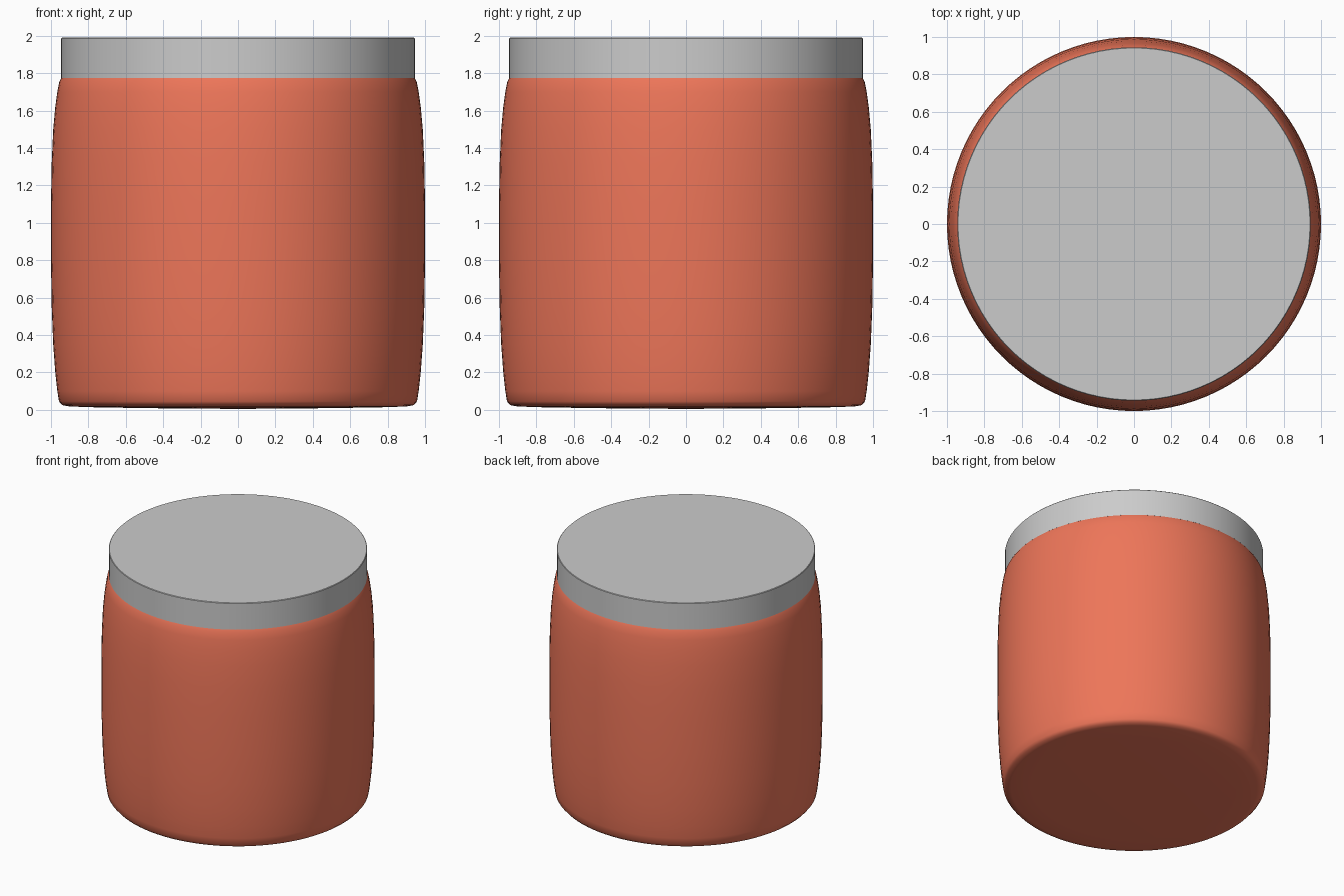
import bpy, bmesh
from math import radians, tau
from mathutils import Matrix, Vector

if "Cube" in bpy.data.objects:
    bpy.data.objects.remove(bpy.data.objects["Cube"])

SIDES = 96


def lathe(name, profile, angle):
    """Spin an (r, z) profile around the z axis into a smooth object."""
    bm = bmesh.new()
    verts = [bm.verts.new((r, 0, z)) for r, z in profile]
    edges = [bm.edges.new(pair) for pair in zip(verts, verts[1:])]
    bmesh.ops.spin(bm, geom=verts + edges, cent=(0, 0, 0), axis=(0, 0, 1),
                   angle=tau, steps=SIDES)
    bmesh.ops.remove_doubles(bm, verts=bm.verts, dist=0.0005)
    bmesh.ops.recalc_face_normals(bm, faces=bm.faces)
    mesh = bpy.data.meshes.new(name)
    bm.to_mesh(mesh)
    bm.free()
    obj = bpy.data.objects.new(name, mesh)
    bpy.context.collection.objects.link(obj)
    bpy.ops.object.select_all(action='DESELECT')
    obj.select_set(True)
    bpy.context.view_layer.objects.active = obj
    bpy.ops.object.shade_smooth_by_angle(angle=radians(angle))
    return obj


# Bulging jar body with a slightly domed underside
body = lathe("jar_body", [
    (0, 0.005), (0.4, 0.008), (0.75, 0.013), (0.90, 0.018), (0.94, 0.025),
    (0.957, 0.045), (0.966, 0.10), (0.977, 0.20), (0.988, 0.35),
    (0.996, 0.55), (1.0, 0.80), (1.0, 1.10), (0.996, 1.32), (0.988, 1.50),
    (0.977, 1.62), (0.966, 1.70), (0.955, 1.755), (0.942, 1.78),
    (0, 1.78)], 40)
paint = bpy.data.materials.new("red_clay")
paint.diffuse_color = (0.85, 0.18, 0.10, 1)
paint.use_nodes = True
paint.node_tree.nodes["Principled BSDF"].inputs["Base Color"].default_value = paint.diffuse_color
body.data.materials.append(paint)

# Flat grey lid with a tiny edge bevel
lathe("lid", [(0, 1.775), (0.945, 1.775), (0.945, 1.986), (0.941, 1.99),
              (0, 1.99)], 30)
